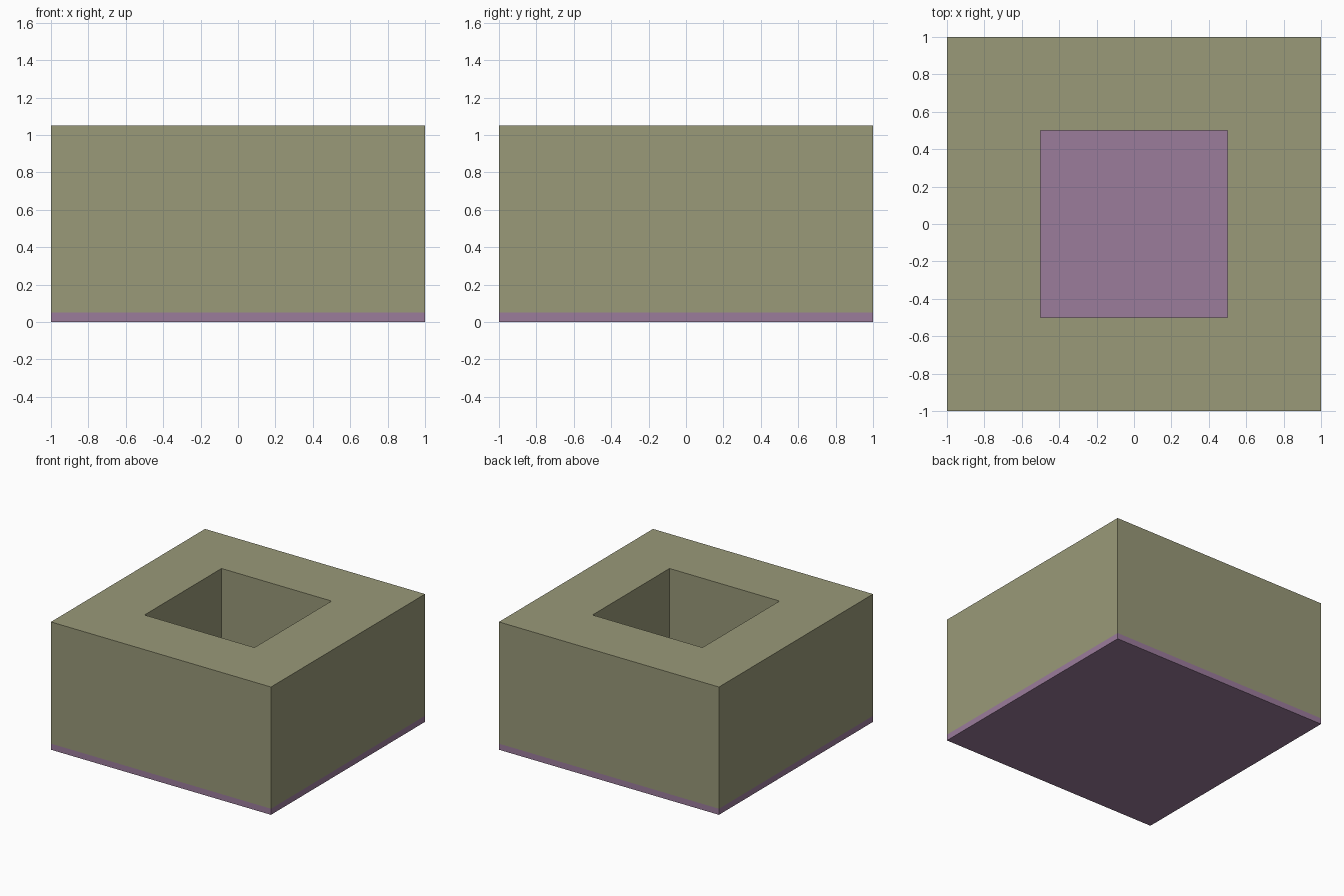
import bpy
import bmesh

if "Cube" in bpy.data.objects:
    bpy.data.objects.remove(bpy.data.objects["Cube"])


def add_object(name, bm, color):
    bmesh.ops.recalc_face_normals(bm, faces=bm.faces)
    mesh = bpy.data.meshes.new(name)
    bm.to_mesh(mesh)
    bm.free()
    mat = bpy.data.materials.new(name + "_color")
    mat.diffuse_color = color
    mat.use_nodes = True
    mat.node_tree.nodes["Principled BSDF"].inputs["Base Color"].default_value = mat.diffuse_color
    mesh.materials.append(mat)
    obj = bpy.data.objects.new(name, mesh)
    bpy.context.collection.objects.link(obj)
    return obj


def square(bm, half, z):
    corners = ((-1, -1), (1, -1), (1, 1), (-1, 1))
    return [bm.verts.new((x * half, y * half, z)) for x, y in corners]


BASE_TOP, WALL_TOP = 0.05, 1.05

# Thin base plate
bm = bmesh.new()
bottom = bm.faces.new(square(bm, 1.0, 0.0))
result = bmesh.ops.extrude_face_region(bm, geom=[bottom], use_keep_orig=True)
top_verts = [v for v in result["geom"] if isinstance(v, bmesh.types.BMVert)]
bmesh.ops.translate(bm, verts=top_verts, vec=(0, 0, BASE_TOP))
add_object("base_plate", bm, (0.33, 0.20, 0.33, 1))

# Thick square wall with an open shaft, swept from four cross-section loops
bm = bmesh.new()
loops = [square(bm, half, z) for half, z in
         ((1.0, BASE_TOP), (1.0, WALL_TOP), (0.5, WALL_TOP), (0.5, BASE_TOP))]
for i in range(4):
    a, b = loops[i], loops[(i + 1) % 4]
    for j in range(4):
        k = (j + 1) % 4
        bm.faces.new((a[j], a[k], b[k], b[j]))
add_object("square_wall", bm, (0.32, 0.32, 0.19, 1))
